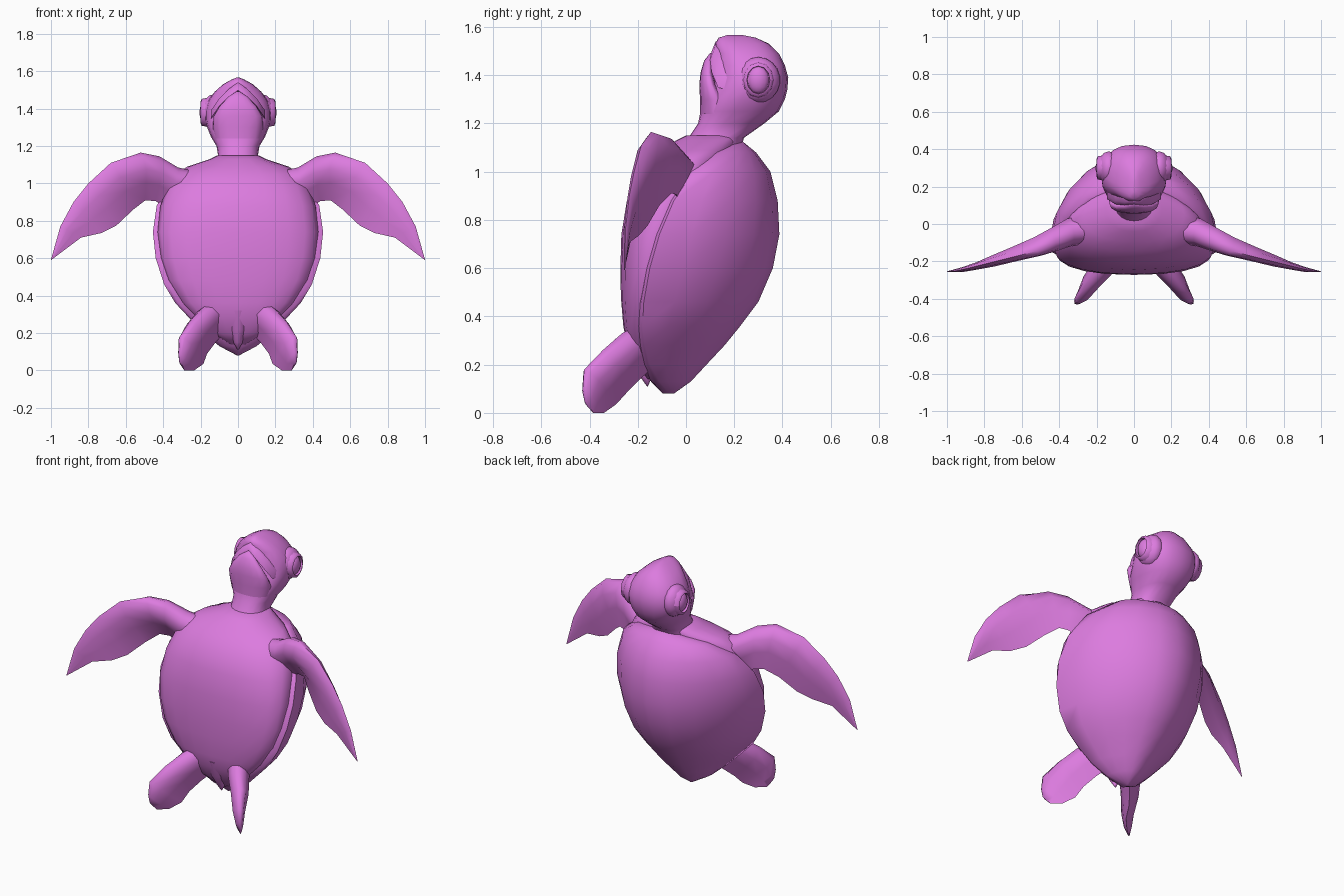
import bpy, bmesh, math
from mathutils import Vector

skin = bpy.data.materials.new("orchid_pink")
skin.diffuse_color = (0.72, 0.20, 0.74, 1)


def finish(name, bm, angle=60):
    bmesh.ops.recalc_face_normals(bm, faces=bm.faces)
    me = bpy.data.meshes.new(name)
    bm.to_mesh(me)
    bm.free()
    ob = bpy.data.objects.new(name, me)
    bpy.context.collection.objects.link(ob)
    me.materials.append(skin)
    bpy.ops.object.select_all(action='DESELECT')
    ob.select_set(True)
    bpy.context.view_layer.objects.active = ob
    bpy.ops.object.shade_smooth_by_angle(angle=math.radians(angle))
    return ob


def loft(name, rings, angle=60):
    """Skin a list of equal-length closed rings and cap both ends."""
    bm = bmesh.new()
    vs = [[bm.verts.new(p) for p in r] for r in rings]
    n = len(rings[0])
    for a, b in zip(vs, vs[1:]):
        for i in range(n):
            j = (i + 1) % n
            bm.faces.new((a[i], a[j], b[j], b[i]))
    bm.faces.new(vs[0])
    bm.faces.new(vs[-1])
    bmesh.ops.remove_doubles(bm, verts=bm.verts, dist=0.0005)
    return finish(name, bm, angle)


def spow(v, e):
    return math.copysign(abs(v) ** e, v)


def section(z, w, mid, front, back, ef, eb, n=20):
    """Flat ring: half width w, widest at y=mid, separate front and back curves."""
    ring = []
    for i in range(n):
        t = 2 * math.pi * i / n
        c, s = math.cos(t), math.sin(t)
        e = eb if s > 0 else ef
        y = mid + spow(s, e) * ((back - mid) if s > 0 else (mid - front))
        ring.append((w * spow(c, e), y, z))
    return ring


def blade(name, stations, side):
    """Flipper from (leading point, trailing point, half thickness) stations."""
    mids = [(Vector(l) + Vector(t)) / 2 for l, t, h in stations]
    rings = []
    for i, (l, t, h) in enumerate(stations):
        l, t = Vector(l), Vector(t)
        path = mids[min(i + 1, len(mids) - 1)] - mids[max(i - 1, 0)]
        nrm = (l - t).cross(path).normalized()
        prof = [(0, 0), (.08, .6), (.3, 1), (.6, .6), (1, 0),
                (.6, -.6), (.3, -1), (.08, -.6)]
        pts = [l.lerp(t, u) + nrm * h * k for u, k in prof]
        rings.append([(p.x * side, p.y, p.z) for p in pts])
    return loft(name, rings, 75)


# Domed shell: z, half width, rim y, back y
shell = [(.08, .005, -.06, -.05), (.13, .10, -.11, .02), (.20, .18, -.15, .085),
         (.28, .26, -.17, .16), (.36, .335, -.18, .225), (.46, .395, -.175, .30),
         (.60, .44, -.15, .36), (.74, .455, -.11, .387), (.88, .435, -.05, .38),
         (1.0, .37, .03, .35), (1.08, .25, .14, .29), (1.125, .04, .22, .235)]
loft("shell", [section(z, w, m, m - .035, b, 1, 1.12) for z, w, m, b in shell])

# Belly and shoulders: z, half width, middle y, front y, back y
belly = [(.14, .04, -.14, -.16, -.10), (.20, .14, -.17, -.205, -.08),
         (.28, .22, -.18, -.245, -.05), (.36, .30, -.18, -.26, 0),
         (.48, .375, -.17, -.27, 0), (.60, .415, -.15, -.272, .05),
         (.74, .43, -.12, -.268, .05), (.88, .415, -.07, -.245, .10),
         (.98, .38, -.02, -.205, .14), (1.05, .33, .02, -.145, .18),
         (1.09, .27, .05, -.095, .20), (1.13, .15, .09, -.04, .22),
         (1.15, .11, .10, 0, .22)]
loft("belly", [section(z, w, m, f, b, .85, 1) for z, w, m, f, b in belly])

# Neck and skull: z, half width, middle y, front y, back y
head = [(1.06, .14, .11, -.03, .22), (1.14, .105, .12, .01, .24),
        (1.20, .115, .16, .05, .325), (1.25, .145, .20, .06, .385),
        (1.30, .165, .23, .075, .41), (1.34, .175, .25, .10, .42),
        (1.39, .175, .25, .12, .424), (1.44, .16, .25, .125, .41),
        (1.49, .125, .23, .13, .385), (1.53, .08, .21, .12, .345),
        (1.555, .035, .20, .135, .29), (1.566, .008, .20, .17, .235)]
loft("head", [section(z, w, m, f, b, .9, .85) for z, w, m, f, b in head])

# Lower jaw, slightly open in front of the skull
jaw = [(1.24, .125, .14, .058, .2), (1.30, .135, .13, .058, .17),
       (1.36, .13, .105, .055, .125), (1.41, .10, .095, .06, .112),
       (1.46, .055, .095, .075, .112), (1.492, .008, .108, .10, .114)]
loft("lower_jaw", [section(z, w, m, f, b, .9, .9, 16) for z, w, m, f, b in jaw])

# Upper lip: drooping arch over the jaw
lip = [(-.145, .145, 1.36), (-.10, .118, 1.425), (-.05, .112, 1.475), (0, .118, 1.51),
       (.05, .112, 1.475), (.10, .118, 1.425), (.145, .145, 1.36)]
loft("upper_lip", [[(x, y - .012, z - .012), (x, y + .03, z - .02),
                    (x, y + .05, z + .03), (x, y + .005, z + .03)] for x, y, z in lip], 75)

front = [((.20, -.02, 1.06), (.26, -.03, .84), .08), ((.32, -.05, 1.085), (.40, -.03, .88), .075),
         ((.42, -.10, 1.145), (.44, -.04, .905), .065), ((.52, -.145, 1.165), (.495, -.06, .91), .055),
         ((.68, -.185, 1.11), (.56, -.11, .86), .04), ((.80, -.215, 1.0), (.65, -.16, .775), .03),
         ((.88, -.235, .90), (.73, -.195, .735), .02), ((.95, -.25, .77), (.84, -.23, .71), .013),
         ((1.0, -.255, .592), (.997, -.255, .592), .002)]
rear = [((.14, -.19, .37), (.07, -.12, .20), .06), ((.195, -.265, .33), (.12, -.18, .15), .06),
        ((.26, -.345, .26), (.165, -.24, .09), .05), ((.312, -.422, .18), (.185, -.29, .035), .035),
        ((.317, -.428, .10), (.235, -.34, 0), .022), ((.313, -.42, .05), (.287, -.385, 0), .008)]


def ellipsoid(name, loc, rad, seg=14, rings=9):
    bm = bmesh.new()
    bmesh.ops.create_uvsphere(bm, u_segments=seg, v_segments=rings, radius=1)
    for v in bm.verts:
        v.co = Vector(loc) + Vector([a * b for a, b in zip(v.co, rad)])
    return finish(name, bm)


for side, tag in ((1, "right"), (-1, "left")):
    blade("front_flipper_" + tag, front, side)
    blade("rear_flipper_" + tag, rear, side)
    # Eye socket, eyelid ring and eyeball
    ellipsoid("eye_socket_" + tag, (side * .135, .30, 1.38), (.06, .09, .095))
    ellipsoid("eyeball_" + tag, (side * .175, .30, 1.38), (.032, .046, .058))
    ring = []
    for i in range(13):
        a = 2 * math.pi * i / 12
        c, s = math.cos(a), math.sin(a)
        ring.append([(side * (.182 + d), .30 + c * (.052 + r), 1.38 + s * (.062 + r))
                     for r, d in ((.016, -.025), (.010, .012), (-.004, .018), (-.008, -.02))])
    loft("eyelid_" + tag, ring)

# Stubby tail
loft("tail", [section(z, w, y, y - w, y + w, 1, 1, 8)
              for z, w, y in ((.32, .06, -.20), (.22, .045, -.185), (.15, .025, -.165), (.11, .002, -.16))])
